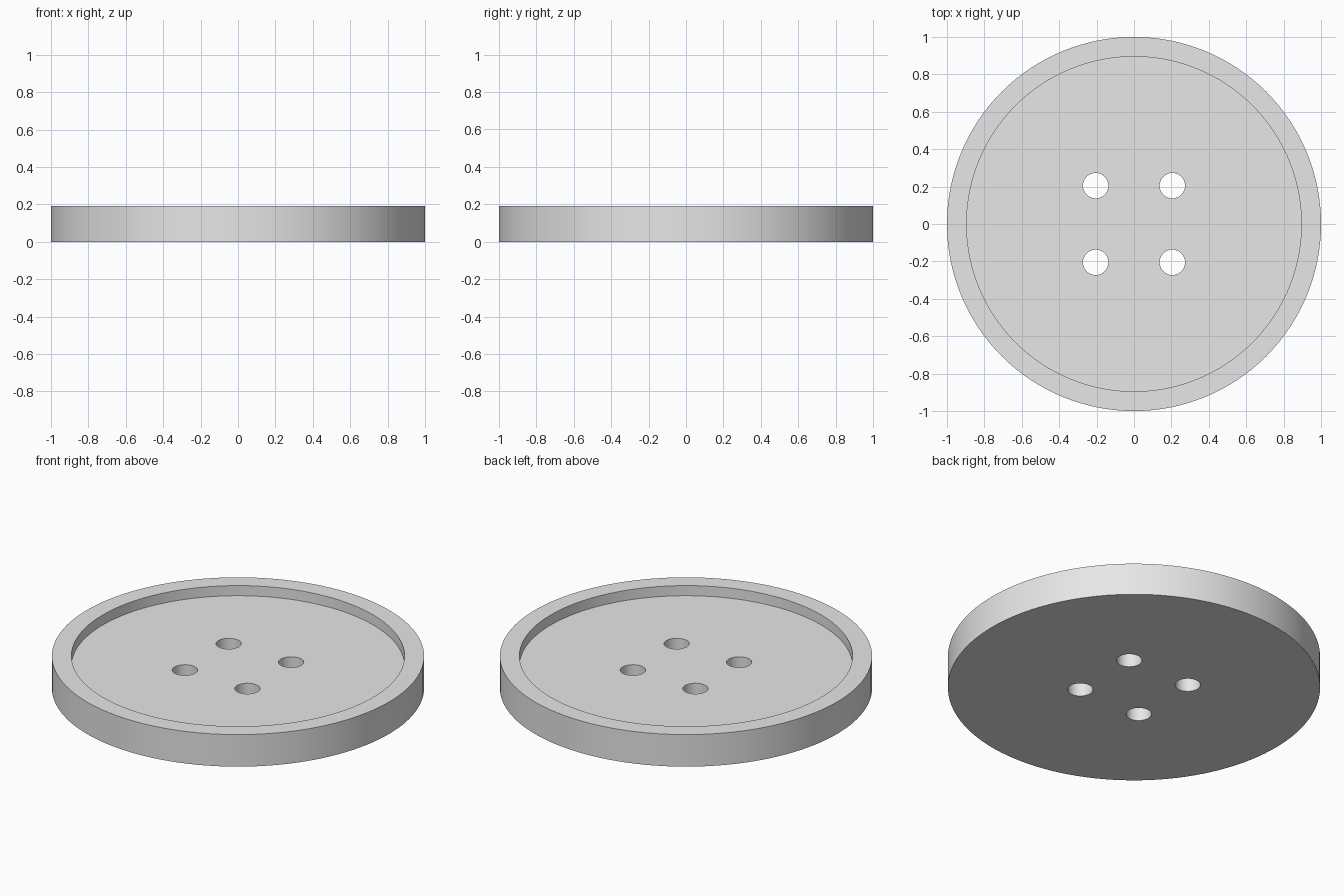
import bpy, bmesh, math

cube = bpy.data.objects.get("Cube")
if cube:
    bpy.data.objects.remove(cube, do_unlink=True)

# Overall dimensions
RADIUS, HEIGHT = 1.0, 0.19
RIM_INNER, FLOOR = 0.895, 0.13
HOLE_RADIUS, HOLE_OFFSET = 0.068, 0.205

grey = bpy.data.materials.new("light grey")
grey.use_nodes = True
colour = (0.8, 0.8, 0.8, 1)
grey.diffuse_color = colour
grey.node_tree.nodes["Principled BSDF"].inputs["Base Color"].default_value = colour


def make_object(name, bm):
    bmesh.ops.recalc_face_normals(bm, faces=bm.faces)
    mesh = bpy.data.meshes.new(name)
    bm.to_mesh(mesh)
    bm.free()
    mesh.materials.append(grey)
    obj = bpy.data.objects.new(name, mesh)
    bpy.context.collection.objects.link(obj)
    return obj


def ring(bm, radius, z, count):
    angles = [2 * math.pi * i / count for i in range(count)]
    return [bm.verts.new((radius * math.cos(a), radius * math.sin(a), z)) for a in angles]


# Button disc with a raised rim, turned from a profile
bm = bmesh.new()
SIDES = 128
profile = [(RADIUS, 0), (RADIUS, HEIGHT), (RIM_INNER, HEIGHT), (RIM_INNER, FLOOR)]
rings = [ring(bm, r, z, SIDES) for r, z in profile]
for low, high in zip(rings, rings[1:]):
    for i in range(SIDES):
        j = (i + 1) % SIDES
        bm.faces.new((low[i], low[j], high[j], high[i]))
bm.faces.new(rings[0])
bm.faces.new(rings[-1])
button = make_object("button_disc", bm)

# Four thread holes
bm = bmesh.new()
for sx in (-1, 1):
    for sy in (-1, 1):
        made = bmesh.ops.create_cone(bm, cap_ends=True, segments=48, radius1=HOLE_RADIUS,
                                     radius2=HOLE_RADIUS, depth=1)
        bmesh.ops.translate(bm, verts=made["verts"],
                            vec=(sx * HOLE_OFFSET, sy * HOLE_OFFSET, 0))
cutter = make_object("thread_hole_cutter", bm)
cutter.hide_render = True

cut = button.modifiers.new("thread_holes", "BOOLEAN")
cut.operation = "DIFFERENCE"
cut.solver = "EXACT"
cut.object = cutter
bpy.ops.object.select_all(action="DESELECT")
button.select_set(True)
bpy.context.view_layer.objects.active = button
bpy.ops.object.modifier_apply(modifier=cut.name)
bpy.data.objects.remove(cutter, do_unlink=True)

# Smooth round walls with crisp edges
bpy.ops.object.shade_smooth_by_angle(angle=math.radians(30))
